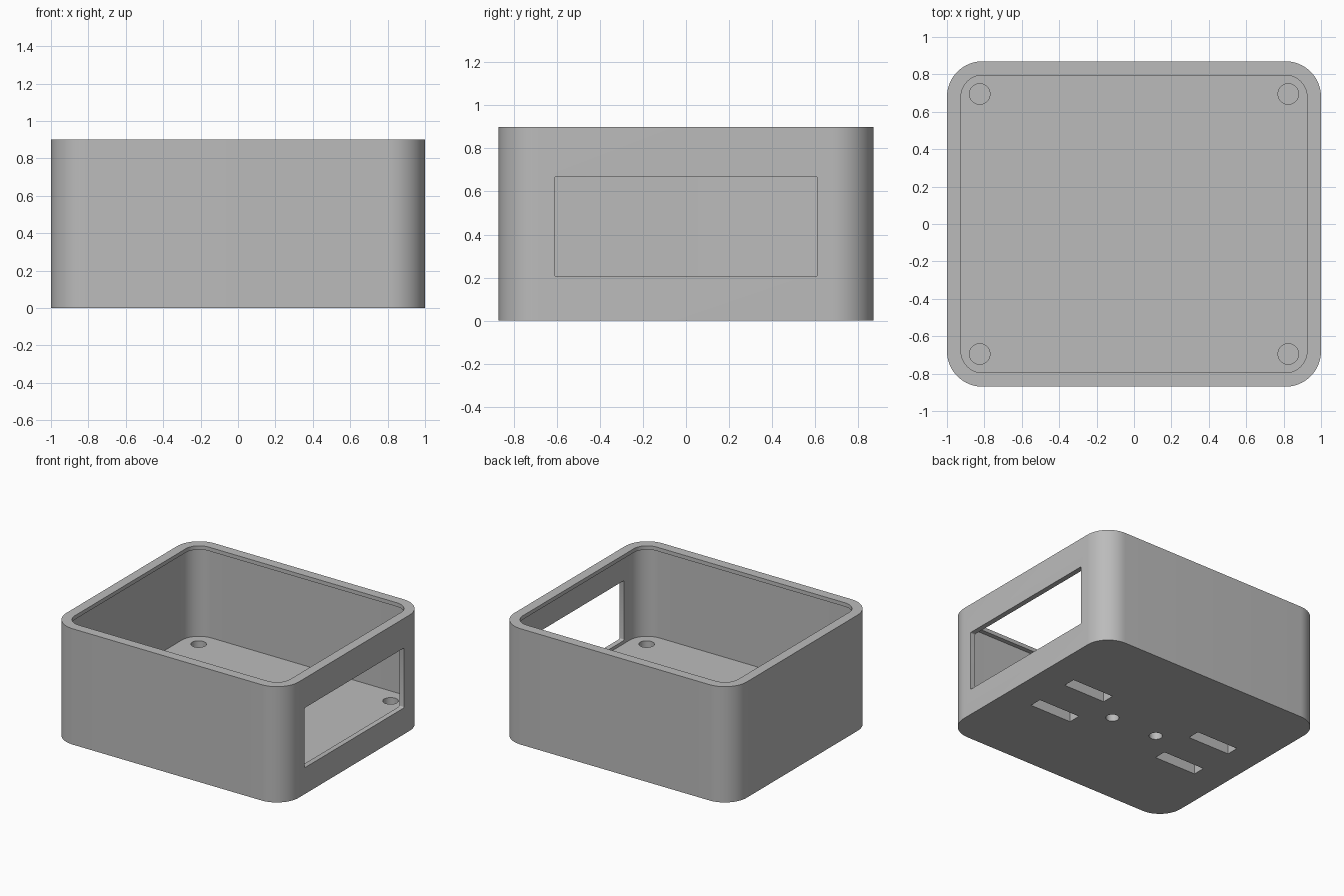
import bpy, math
from mathutils import Matrix

cube = bpy.data.objects.get("Cube")
if cube:
    bpy.data.objects.remove(cube)

grey = bpy.data.materials.new("plain_grey")
grey.use_nodes = True
colour = (0.5, 0.5, 0.5, 1)
grey.diffuse_color = colour
grey.node_tree.nodes["Principled BSDF"].inputs["Base Color"].default_value = colour


def prism(name, hx, hy, radius, z0, z1, steps=16):
    """Upright block with rounded vertical corners."""
    ring = []
    for corner, (sx, sy) in enumerate([(1, 1), (-1, 1), (-1, -1), (1, -1)]):
        for i in range(steps + 1):
            a = (corner + i / steps) * math.pi / 2
            ring.append((sx * (hx - radius) + radius * math.cos(a),
                         sy * (hy - radius) + radius * math.sin(a)))
    n = len(ring)
    verts = [(x, y, z) for z in (z0, z1) for x, y in ring]
    faces = [tuple(reversed(range(n))), tuple(range(n, 2 * n))]
    faces += [(i, (i + 1) % n, n + (i + 1) % n, n + i) for i in range(n)]
    return add(name, verts, faces)


def add(name, verts, faces):
    mesh = bpy.data.meshes.new(name)
    mesh.from_pydata(verts, [], faces)
    mesh.materials.append(grey)
    obj = bpy.data.objects.new(name, mesh)
    bpy.context.collection.objects.link(obj)
    return obj


def cylinder(name, x, y, radius, z0, z1, sides=40):
    ring = [(x + radius * math.cos(i * math.tau / sides),
             y + radius * math.sin(i * math.tau / sides)) for i in range(sides)]
    verts = [(px, py, z) for z in (z0, z1) for px, py in ring]
    faces = [tuple(reversed(range(sides))), tuple(range(sides, 2 * sides))]
    faces += [(i, (i + 1) % sides, sides + (i + 1) % sides, sides + i)
              for i in range(sides)]
    return add(name, verts, faces)


HEIGHT, FLOOR, LIP = 0.9, 0.18, 0.87
box = prism("open_box", 1.0, 0.87, 0.19, 0, HEIGHT)

# Cavity, wider below the lip around the top opening
cutters = [prism("cavity", 0.96, 0.83, 0.15, FLOOR, LIP),
           prism("top_opening", 0.925, 0.795, 0.115, 0.5, HEIGHT + 0.1)]

# Window through the wall on the left
window = prism("window", 0.2325, 0.61, 0.01, 0.8, 1.1, 4)
window.data.transform(Matrix.Translation((0, 0, 0.4375))
                      @ Matrix.Rotation(math.pi / 2, 4, 'Y'))
cutters.append(window)

# Blind holes in the floor corners
for sx in (-1, 1):
    for sy in (-1, 1):
        cutters.append(cylinder("floor_hole", sx * 0.825, sy * 0.695, 0.055, 0.06, 0.3))

# Slots and round sockets in the underside
for sx in (-1, 1):
    cutters.append(cylinder("socket", sx * 0.2, 0, 0.047, -0.1, 0.1))
    for sy in (-1, 1):
        slot = prism("slot", 0.18, 0.049, 0.001, -0.1, 0.1, 1)
        slot.data.transform(Matrix.Translation((sx * 0.575, sy * 0.185, 0)))
        cutters.append(slot)

for cutter in cutters:
    cutter.hide_render = True
    mod = box.modifiers.new(cutter.name, 'BOOLEAN')
    mod.operation = 'DIFFERENCE'
    mod.solver = 'EXACT'
    mod.object = cutter

# Bake the cuts, then drop the cutters
graph = bpy.context.evaluated_depsgraph_get()
graph.update()
baked = bpy.data.meshes.new_from_object(box.evaluated_get(graph))
box.modifiers.clear()
box.data = baked
for cutter in cutters:
    bpy.data.objects.remove(cutter)
baked.materials.clear()
baked.materials.append(grey)
for face in baked.polygons:
    face.material_index = 0

bpy.ops.object.select_all(action='DESELECT')
box.select_set(True)
bpy.context.view_layer.objects.active = box
bpy.ops.object.shade_smooth_by_angle(angle=math.radians(30))
